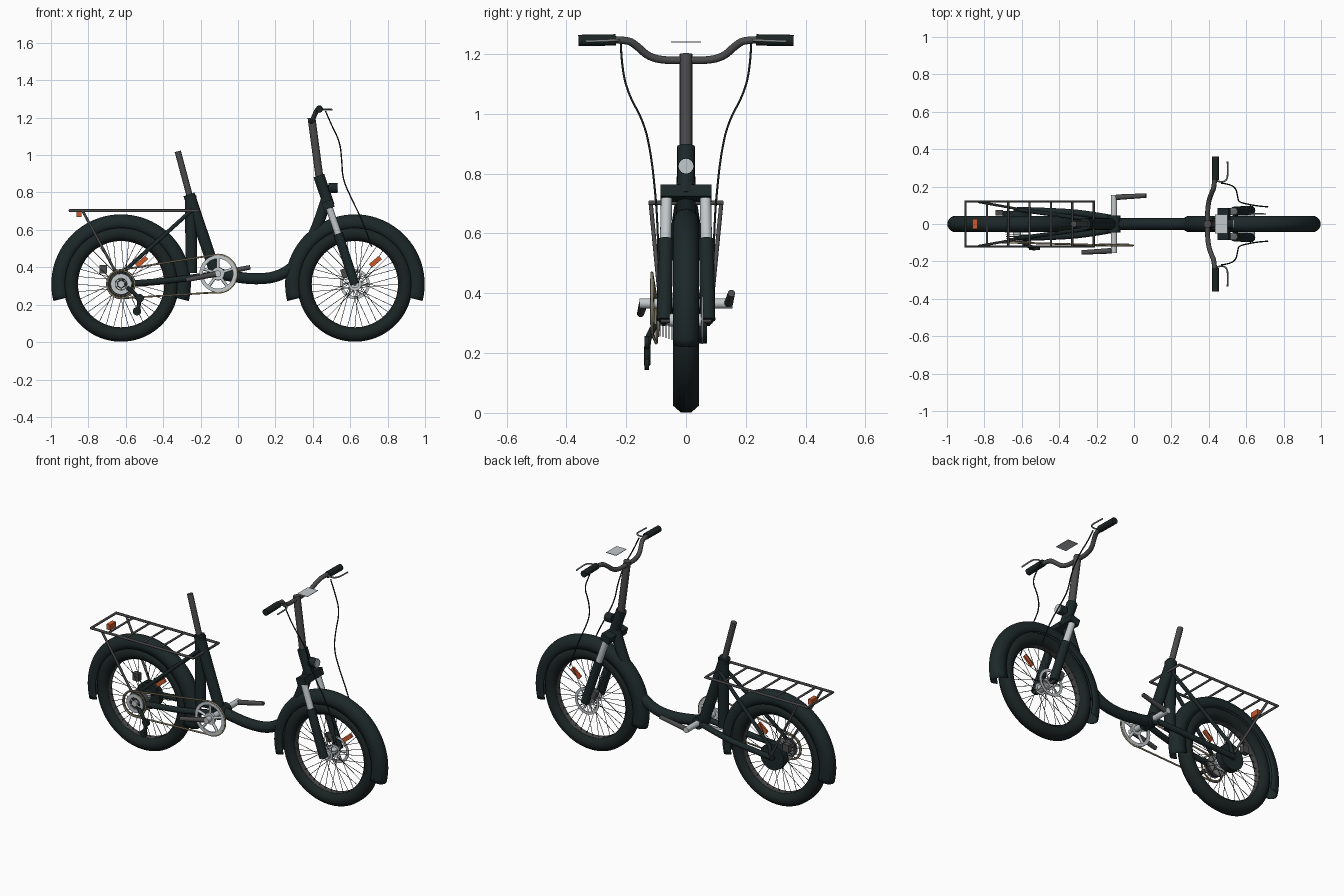
import bpy, bmesh
from math import sin, cos, pi, radians
from mathutils import Vector, Matrix

if "Cube" in bpy.data.objects:
    bpy.data.objects.remove(bpy.data.objects["Cube"])


def material(name, r, g, b):
    m = bpy.data.materials.new(name)
    m.use_nodes = True
    m.diffuse_color = (r, g, b, 1)
    m.node_tree.nodes["Principled BSDF"].inputs["Base Color"].default_value = (r, g, b, 1)
    return m


PAINT = material("dark green paint", .012, .021, .022)
RUBBER = material("black rubber", .011, .017, .017)
STEEL = material("dark steel", .07, .07, .07)
SPOKE = material("spoke steel", .045, .045, .045)
GREY = material("brushed grey", .22, .23, .23)
SILVER = material("silver", .54, .58, .6)
ORANGE = material("orange reflector", .58, .1, .025)
CHAIN = material("chain brass", .27, .23, .14)


def finish(name, bm, mat, smooth=True):
    bmesh.ops.recalc_face_normals(bm, faces=bm.faces)
    me = bpy.data.meshes.new(name)
    bm.to_mesh(me)
    bm.free()
    return link(name, me, mat, smooth)


def link(name, me, mat, smooth=True):
    me.materials.clear()
    me.materials.append(mat)
    ob = bpy.data.objects.new(name, me)
    bpy.context.collection.objects.link(ob)
    if smooth:
        bpy.ops.object.select_all(action='DESELECT')
        ob.select_set(True)
        bpy.context.view_layer.objects.active = ob
        bpy.ops.object.shade_smooth_by_angle(angle=radians(50))
    return ob


def add_rod(bm, a, b, r, r2=None, sides=16):
    a, b = Vector(a), Vector(b)
    d = b - a
    mat = Matrix.Translation((a + b) / 2) @ d.to_track_quat('Z', 'Y').to_matrix().to_4x4()
    bmesh.ops.create_cone(bm, cap_ends=True, segments=sides, radius1=r,
                          radius2=r if r2 is None else r2, depth=d.length, matrix=mat)


def rod(name, a, b, r, mat, r2=None, sides=16):
    bm = bmesh.new()
    add_rod(bm, a, b, r, r2, sides)
    return finish(name, bm, mat)


def spider(name, c, y, r0, r1, count, thick, mat, skew=0):
    """Radial arms joining a hub to a ring."""
    bm = bmesh.new()
    for i in range(count):
        a = 2 * pi * i / count + pi / 2
        add_rod(bm, (c[0] + r0 * cos(a), y, c[1] + r0 * sin(a)),
                (c[0] + r1 * cos(a + skew), y, c[1] + r1 * sin(a + skew)), thick, sides=8)
    finish(name, bm, mat)


def box(name, loc, size, mat, tilt=0):
    bm = bmesh.new()
    m = Matrix.Translation(loc) @ Matrix.Rotation(-tilt, 4, 'Y') @ Matrix.Diagonal((*size, 1))
    bmesh.ops.create_cube(bm, size=1, matrix=m)
    return finish(name, bm, mat, False)


def pipe(name, pts, r, mat, spline='NURBS', cyclic=False):
    cu = bpy.data.curves.new(name, 'CURVE')
    cu.dimensions = '3D'
    cu.bevel_depth, cu.bevel_resolution, cu.use_fill_caps = r, 3, True
    sp = cu.splines.new(spline)
    sp.points.add(len(pts) - 1)
    for p, co in zip(sp.points, pts):
        p.co = (*co, 1)
    sp.use_cyclic_u = cyclic
    sp.use_endpoint_u, sp.order_u, sp.resolution_u = True, 3, 8
    tmp = bpy.data.objects.new("pipe_path", cu)
    bpy.context.collection.objects.link(tmp)
    bpy.context.view_layer.update()
    me = bpy.data.meshes.new_from_object(tmp.evaluated_get(bpy.context.evaluated_depsgraph_get()))
    bpy.data.objects.remove(tmp)
    return link(name, me, mat)


def sweep(name, profile, centre, mat, a0=0, a1=360, n=64, closed=True):
    """Turn a (radius, y) profile about a horizontal axle."""
    bm = bmesh.new()
    full = a1 - a0 == 360
    rings = []
    for i in range(n if full else n + 1):
        a = radians(a0 + (a1 - a0) * i / n)
        rings.append([bm.verts.new((centre[0] + r * cos(a), y, centre[1] + r * sin(a)))
                      for r, y in profile])
    k = len(profile)
    for i in range(n):
        p, q = rings[i], rings[(i + 1) % len(rings)]
        for j in range(k if closed else k - 1):
            bm.faces.new((p[j], p[(j + 1) % k], q[(j + 1) % k], q[j]))
    bmesh.ops.remove_doubles(bm, verts=bm.verts, dist=1e-5)
    return finish(name, bm, mat)


def disc(name, centre, r0, r1, y0, y1, mat):
    return sweep(name, [(r0, y0), (r1, y0), (r1, y1), (r0, y1)], centre, mat, n=40)


# Wheels with tyre, rim, spokes, hub, mudguard and reflector
REAR, FRONT = (-.625, .31), (.625, .31)
turn = [2 * pi * (i + .5) / 8 for i in range(8)]
for side, c in (("rear", REAR), ("front", FRONT)):
    sweep(side + "_tyre", [(.27 + .041 * cos(t), .047 * sin(t)) for t in turn], c, RUBBER, n=80)
    disc(side + "_rim", c, .231, .242, -.017, .017, STEEL)
    disc(side + "_hub", c, 0, .022, -.055, .055, SILVER)
    for s in (-1, 1):
        disc(side + "_hub_flange", c, 0, .035, s * .032, s * .037, SILVER)
    disc(side + "_axle", c, 0, .009, -.085, .085, STEEL)
    bm = bmesh.new()
    for i in range(36):
        a = 2 * pi * i / 36
        b = a + (.55 if i // 2 % 2 else -.55)
        y = .033 if i % 2 else -.033
        add_rod(bm, (c[0] + .034 * cos(b), y, c[1] + .034 * sin(b)),
                (c[0] + .233 * cos(a), 0, c[1] + .233 * sin(a)), .0015, sides=5)
    finish(side + "_spokes", bm, SPOKE)
    arc = [pi * i / 12 for i in range(13)]
    guard = [(.3, .044)] + [(.327 + .046 * sin(t), .044 * cos(t)) for t in arc] + [(.3, -.044)]
    ob = sweep(side + "_mudguard", guard, c, PAINT, -14, 194, 48, closed=False)
    mod = ob.modifiers.new("thickness", 'SOLIDIFY')
    mod.thickness = .004
    box(side + "_wheel_reflector", (c[0] + .11, 0, c[1] + .12), (.07, .012, .025), ORANGE, radians(40))

# Brake rotors, calipers and hub motor
disc("front_brake_rotor", FRONT, .064, .08, .052, .056, SILVER)
spider("front_rotor_arms", FRONT, .054, .02, .066, 6, .004, SILVER, .5)
box("front_caliper", (.575, .062, .37), (.045, .03, .05), STEEL, radians(20))
box("rear_caliper", (-.72, .06, .39), (.04, .03, .045), STEEL)
disc("hub_motor", REAR, 0, .078, .03, .07, PAINT)

# Cassette, derailleur and chain
for i in range(5):
    y = -.045 - .01 * i
    disc("sprocket", REAR, .03, .066 - .003 * i, y, y - .004, GREY if i < 2 else STEEL)
disc("large_sprocket", REAR, .068, .077, -.093, -.098, CHAIN)
disc("cassette_ring", REAR, .034, .056, -.09, -.096, SILVER)
spider("cassette_arms", REAR, -.093, .012, .036, 6, .004, SILVER)
disc("cassette_cap", REAR, 0, .018, -.04, -.1, SILVER)
pipe("derailleur_cage", [(-.59, -.105, .29), (-.55, -.125, .26), (-.52, -.13, .22), (-.54, -.13, .16)], .011, RUBBER)
for p in ((-.525, .235), (-.54, .165)):
    disc("jockey_wheel", p, 0, .022, -.124, -.138, RUBBER)
BB = (-.107, .366)
chain = [(BB[0] + .102 * cos(radians(a)), -.114, BB[1] + .102 * sin(radians(a))) for a in range(100, -101, -10)]
chain += [(REAR[0] + .076 * cos(radians(a)), -.1, REAR[1] + .076 * sin(radians(a))) for a in range(270, 90, -15)]
pipe("chain", chain, .005, CHAIN, 'POLY', True)

# Chainring, axle and cranks
disc("chainring", BB, .08, .099, -.11, -.119, SILVER)
disc("chainring_centre", BB, 0, .034, -.106, -.12, SILVER)
spider("chainring_arms", BB, -.113, 0, .084, 5, .008, SILVER)
disc("bottom_bracket_shell", BB, 0, .036, -.045, .045, PAINT)
disc("crank_axle", BB, 0, .017, -.155, .155, SILVER)
for s in (-1, 1):
    rod("crank_arm", (BB[0] + s * .012, s * .143, BB[1] + s * .002), (BB[0] + s * .172, s * .152, BB[1] + s * .034), .015, STEEL, .012)

# Frame
pipe("main_tube", [(-.13, 0, .37), (-.03, 0, .35), (.1, 0, .335), (.22, 0, .35), (.32, 0, .42), (.39, 0, .54),
                   (.44, 0, .66), (.475, 0, .77)], .031, PAINT)
rod("seat_tube", (-.262, 0, .79), (-.12, 0, .37), .031, PAINT)
rod("rear_strut", (-.252, 0, .785), (-.25, 0, .37), .031, PAINT)
rod("seat_post", (-.322, 0, 1.02), (-.25, 0, .75), .017, STEEL)
for s in (-1, 1):
    pipe("chain_stay", [(-.625, s * .075, .31), (-.4, s * .068, .325), (-.25, s * .055, .345), (-.11, s * .03, .365)], .017, PAINT)
    pipe("seat_stay", [(-.622, s * .075, .31), (-.61, s * .075, .378), (-.24, s * .025, .712)], .011, PAINT, 'POLY')
    disc("dropout", REAR, 0, .02, s * .07, s * .08, PAINT)

# Rear rack
pipe("rack_frame", [(-.9, -.12, .703), (-.9, .12, .703), (-.215, .12, .703), (-.215, -.12, .703)], .008, STEEL, 'POLY', True)
for i in range(1, 6):
    x = -.9 + .114 * i
    rod("rack_bar", (x, -.12, .703), (x, .12, .703), .006, STEEL, sides=10)
for s in (-1, 1):
    rod("rack_strut", (-.83, s * .118, .7), (-.63, s * .082, .33), .007, STEEL, sides=10)
box("rack_reflector", (-.85, 0, .686), (.025, .055, .032), ORANGE)

# Fork, head tube and lamp
rod("head_tube", (.432, 0, .89), (.487, 0, .73), .03, PAINT)
box("fork_crown", (.482, 0, .735), (.06, .172, .042), PAINT, radians(18))
for s in (-1, 1):
    top, mid, low = (.487, s * .065, .72), (.535, s * .068, .58), (.625, s * .073, .31)
    rod("fork_stanchion", top, mid, .019, SILVER)
    rod("fork_leg", mid, low, .025, PAINT)
rod("lamp_bracket", (.44, 0, .825), (.49, 0, .825), .014, PAINT)
rod("lamp_housing", (.485, 0, .825), (.53, 0, .825), .027, PAINT)
rod("lamp_lens", (.53, 0, .825), (.534, 0, .825), .025, SILVER)

# Steering post, handlebar, grips, levers, cables and display
rod("steering_post", (.437, 0, .87), (.393, 0, 1.2), .021, STEEL)
bar = [(.393, 0, 1.18), (.393, .07, 1.178), (.4, .125, 1.19), (.415, .165, 1.228), (.43, .2, 1.25), (.435, .29, 1.246)]
pipe("handlebar", [(x, -y, z) for x, y, z in bar[:0:-1]] + bar, .013, STEEL)
lever = [(.435, .235, 1.245), (.465, .22, 1.245), (.498, .235, 1.246), (.502, .28, 1.244), (.5, .335, 1.242)]
cable = [(.468, .218, 1.235), (.5, .215, 1.16), (.545, .195, 1.07), (.555, .14, .97), (.56, .118, .87),
         (.61, .105, .76), (.67, .095, .64), (.715, .092, .51)]
for s in (-1, 1):
    rod("grip", (.435, s * .235, 1.247), (.435, s * .36, 1.245), .019, RUBBER)
    pipe("brake_lever", [(x, s * y, z) for x, y, z in lever], .0045, GREY)
    pipe("brake_cable", [(x, s * y, z) for x, y, z in cable], .0035, RUBBER)
box("display_plate", (.467, 0, 1.24), (.068, .1, .003), SILVER)
